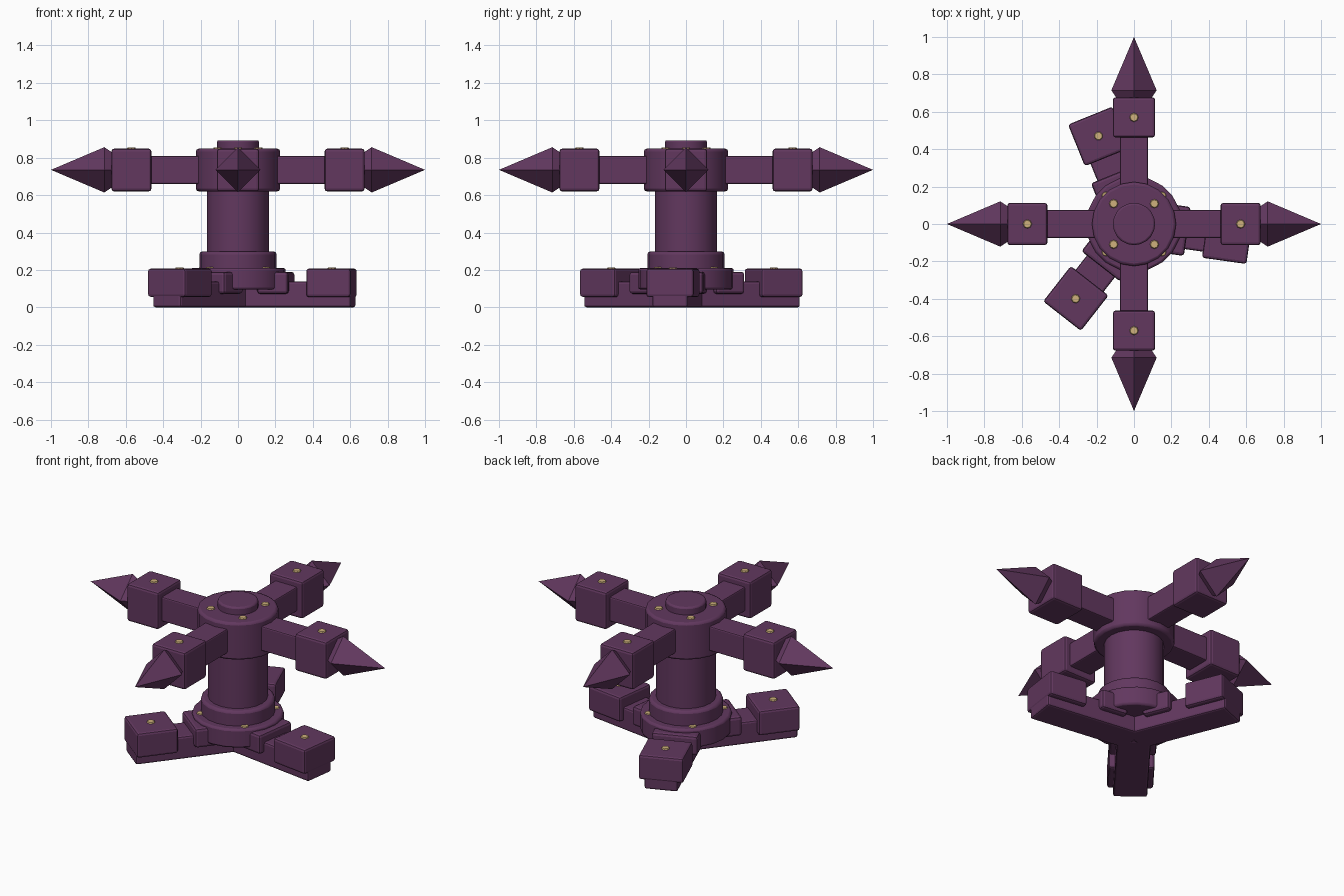
import bpy, bmesh, math
from mathutils import Matrix, Vector

if "Cube" in bpy.data.objects:
    bpy.data.objects.remove(bpy.data.objects["Cube"])


def material(name, rgb):
    m = bpy.data.materials.new(name)
    m.diffuse_color = (*rgb, 1)
    m.use_nodes = True
    m.node_tree.nodes["Principled BSDF"].inputs["Base Color"].default_value = m.diffuse_color
    return m


PURPLE = material("dark_purple", (0.122, 0.039, 0.114))
GOLD = material("pale_gold", (0.62, 0.44, 0.20))


def finish(name, bm, mat, angle=0.0, bevel=0.0, smooth=None):
    """Turn the mesh about z, make the object, and round its hard edges."""
    bm.transform(Matrix.Rotation(math.radians(angle), 4, 'Z'))
    bmesh.ops.recalc_face_normals(bm, faces=bm.faces)
    me = bpy.data.meshes.new(name)
    bm.to_mesh(me)
    bm.free()
    me.materials.append(mat)
    ob = bpy.data.objects.new(name, me)
    bpy.context.collection.objects.link(ob)
    if bevel:
        mod = ob.modifiers.new("rounded_edges", 'BEVEL')
        mod.width, mod.segments = bevel, 2
        mod.limit_method, mod.angle_limit = 'ANGLE', math.radians(40)
    if smooth:
        bpy.ops.object.select_all(action='DESELECT')
        bpy.context.view_layer.objects.active = ob
        ob.select_set(True)
        bpy.ops.object.shade_smooth_by_angle(angle=math.radians(smooth))
    return ob


def box(name, r0, r1, half_width, z0, z1, angle, bevel):
    """Box lying along the direction given by angle."""
    bm = bmesh.new()
    bmesh.ops.create_cube(bm, size=1)
    bm.transform(Matrix.Translation(((r0 + r1) / 2, 0, (z0 + z1) / 2))
                 @ Matrix.Diagonal((r1 - r0, 2 * half_width, z1 - z0, 1)))
    finish(name, bm, PURPLE, angle, bevel)


def drum(name, radius, z0, z1, sides=20, bevel=0.0, smooth=None):
    bm = bmesh.new()
    bmesh.ops.create_cone(bm, cap_ends=True, segments=sides, radius1=radius,
                          radius2=radius, depth=z1 - z0)
    bm.transform(Matrix.Translation((0, 0, (z0 + z1) / 2)))
    finish(name, bm, PURPLE, 0, bevel, smooth)


def rivet(name, r, z, angle):
    bm = bmesh.new()
    bmesh.ops.create_cone(bm, cap_ends=True, segments=8, radius1=0.029,
                          radius2=0.020, depth=0.016)
    bm.transform(Matrix.Translation((r, 0, z)))
    finish(name, bm, GOLD, angle)


def spike(name, angle, zc=0.735):
    """Four-sided point with a short tapered base."""
    bm = bmesh.new()
    rings = []
    for x, r in ((0.66, 0.085), (0.715, 0.121)):
        rings.append([bm.verts.new((x, r * math.cos(k * math.pi / 2),
                                    zc + r * math.sin(k * math.pi / 2)))
                      for k in range(4)])
    tip = bm.verts.new((1.0, 0, zc))
    bm.faces.new(rings[0])
    for k in range(4):
        j = (k + 1) % 4
        bm.faces.new((rings[0][k], rings[0][j], rings[1][j], rings[1][k]))
        bm.faces.new((rings[1][k], rings[1][j], tip))
    finish(name, bm, PURPLE, angle)


# Central post, from the base plate up to the top cap
drum("base_plate", 0.255, 0.095, 0.21, 20, 0.012, 30)
drum("lower_collar", 0.207, 0.19, 0.298, 20, 0.015, 30)
drum("post", 0.166, 0.25, 0.66, 20, 0, 30)
drum("head", 0.225, 0.62, 0.848, 20, 0.014, 30)
drum("top_cap", 0.113, 0.83, 0.893, 20, 0.010, 30)

# Three feet
for i, a in enumerate((112, 232, 352)):
    box(f"leg_{i}", 0.0, 0.622, 0.095, 0.0, 0.138, a, 0.012)
    box(f"leg_bracket_{i}", 0.12, 0.288, 0.132, 0.072, 0.19, a, 0.016)
    box(f"foot_cap_{i}", 0.385, 0.625, 0.128, 0.055, 0.207, a, 0.014)
    rivet(f"foot_rivet_{i}", 0.507, 0.206, a)

# Four spiked arms, with rivets on the head and base plate between them
for i in range(4):
    a = i * 90
    box(f"arm_{i}", 0.10, 0.50, 0.075, 0.66, 0.81, a, 0.008)
    box(f"arm_block_{i}", 0.463, 0.677, 0.113, 0.62, 0.848, a, 0.014)
    spike(f"spike_{i}", a)
    rivet(f"arm_rivet_{i}", 0.57, 0.847, a)
    rivet(f"head_rivet_{i}", 0.154, 0.847, a + 45)
    rivet(f"base_rivet_{i}", 0.212, 0.207, a + 45)
